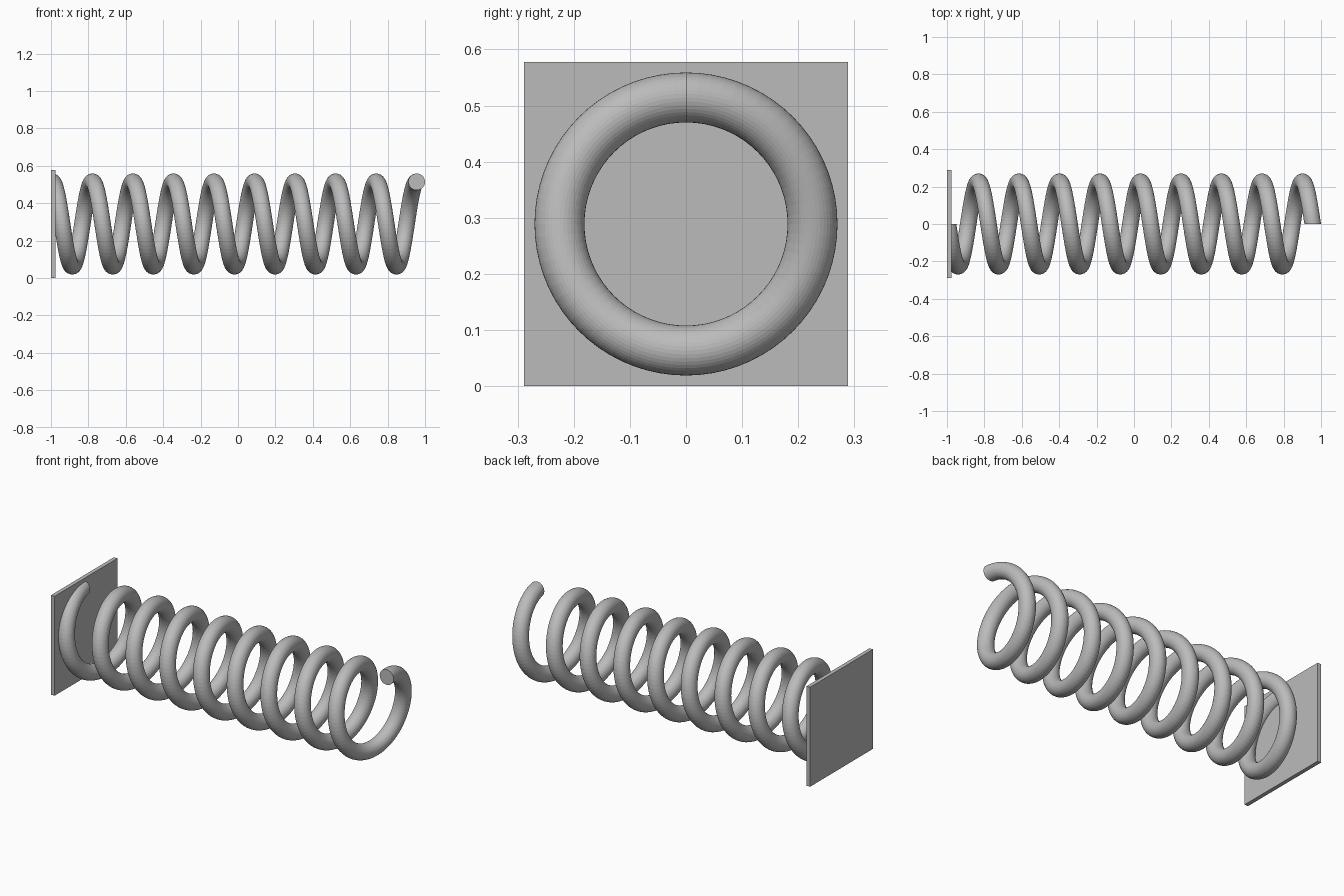
import bpy
import bmesh
import math
from mathutils import Matrix, Vector

cube = bpy.data.objects.get("Cube")
if cube:
    bpy.data.objects.remove(cube, do_unlink=True)

# Shared dimensions
HALF = 0.289          # half side of the square plate, also the coil axis height
PLATE = 0.023         # plate thickness
COIL_R, WIRE_R = 0.2255, 0.0445
START, END = -0.9945, 0.9555
TURNS, STEPS = 9, 72

grey = bpy.data.materials.new("light grey")
grey.use_nodes = True
colour = (0.5, 0.5, 0.5, 1)
grey.diffuse_color = colour
grey.node_tree.nodes["Principled BSDF"].inputs["Base Color"].default_value = colour


def finish(name, bm):
    bmesh.ops.recalc_face_normals(bm, faces=bm.faces[:])
    mesh = bpy.data.meshes.new(name)
    bm.to_mesh(mesh)
    bm.free()
    mesh.materials.append(grey)
    obj = bpy.data.objects.new(name, mesh)
    bpy.context.collection.objects.link(obj)
    return obj


# End plate
bm = bmesh.new()
bmesh.ops.create_cube(bm, size=1)
bmesh.ops.scale(bm, vec=(PLATE, 2 * HALF, 2 * HALF), verts=bm.verts[:])
bmesh.ops.translate(bm, vec=(-1 + PLATE / 2, 0, HALF), verts=bm.verts[:])
finish("end_plate", bm)

# Coil spring: an upright circle swept around the x axis
bm = bmesh.new()
place = Matrix.Translation((START, 0, HALF + COIL_R)) @ Matrix.Rotation(math.pi / 2, 4, "X")
bmesh.ops.create_circle(bm, segments=40, radius=WIRE_R, matrix=place)
count = TURNS * STEPS
bmesh.ops.spin(bm, geom=bm.verts[:] + bm.edges[:], cent=(0, 0, HALF), axis=(1, 0, 0),
               dvec=Vector(((END - START) / count, 0, 0)),
               angle=TURNS * 2 * math.pi, steps=count)

# Flat wire ends
rims = [e for e in bm.edges if e.is_boundary]
bmesh.ops.holes_fill(bm, edges=rims, sides=0)
bmesh.ops.recalc_face_normals(bm, faces=bm.faces[:])

# Trim the first turn where it sinks into the plate
bmesh.ops.bisect_plane(bm, geom=bm.verts[:] + bm.edges[:] + bm.faces[:],
                       plane_co=(-1 + PLATE / 2, 0, 0), plane_no=(1, 0, 0), clear_inner=True)
finish("coil_spring", bm)
